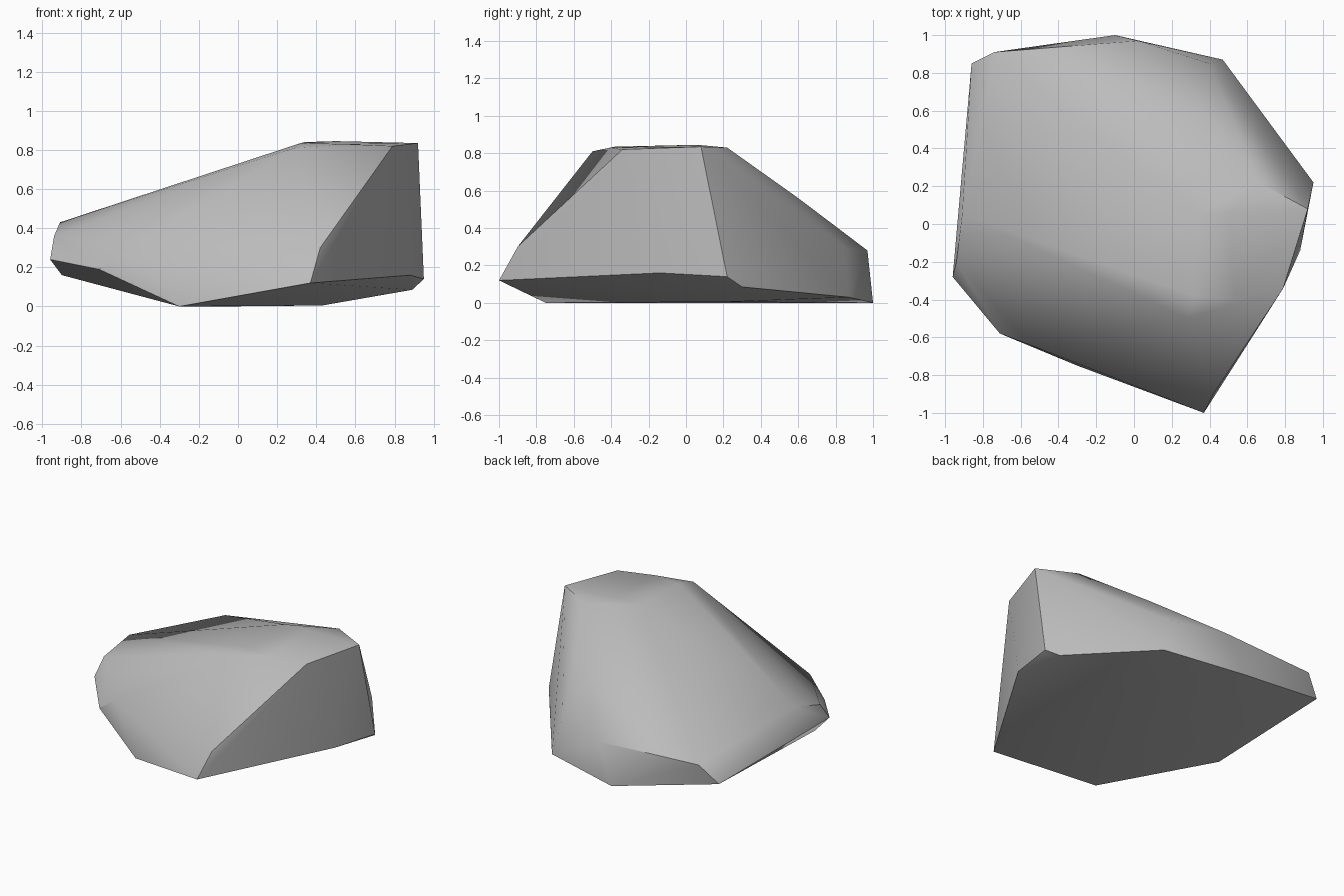
import bpy
import bmesh
import math

cube = bpy.data.objects.get("Cube")
if cube:
    bpy.data.objects.remove(cube, do_unlink=True)

# Plain stone colour
stone = bpy.data.materials.new("grey_stone")
stone.use_nodes = True
grey = (0.5, 0.5, 0.5, 1)
stone.diffuse_color = grey
shader = stone.node_tree.nodes["Principled BSDF"]
shader.inputs["Base Color"].default_value = grey
shader.inputs["Roughness"].default_value = 0.9

# Underside and low rim corners
base = [(-.3, -.75, 0), (-.1, 1, 0), (.43, .2, .005), (.47, .87, .03),
        (.89, .3, .085), (.95, .22, .14), (.88, -.14, .16), (.37, -1, .12),
        (-.9, -.2, .16), (-.86, .85, .16)]
# Shoulder corners around the middle
shoulder = [(-.71, -.58, .19), (-.96, -.28, .24), (-.94, -.2, .36),
            (-.55, -.64, .31), (.42, -.9, .3), (-.91, .05, .43),
            (-.74, .91, .29), (.02, .97, .28), (.4, .85, .29),
            (.36, .6, .56)]
# Worn crown along the tall side
crown = [(.29, -.5, .81), (.32, -.38, .835), (.54, -.4, .83),
         (.79, -.34, .82), (.92, .08, .835), (.66, .22, .83),
         (.34, .05, .84), (.5, .06, .845)]

# Wrap the corners in a chipped, convex boulder
bm = bmesh.new()
for corner in base + shoulder + crown:
    bm.verts.new(corner)
hull = bmesh.ops.convex_hull(bm, input=bm.verts[:])
spare = [v for v in bm.verts if not v.link_faces]
bmesh.ops.delete(bm, geom=spare, context='VERTS')
bmesh.ops.recalc_face_normals(bm, faces=bm.faces[:])

mesh = bpy.data.meshes.new("boulder")
bm.to_mesh(mesh)
bm.free()
mesh.materials.append(stone)
boulder = bpy.data.objects.new("boulder", mesh)
bpy.context.collection.objects.link(boulder)

# Soft facets with crisp broken edges
bpy.ops.object.select_all(action='DESELECT')
boulder.select_set(True)
bpy.context.view_layer.objects.active = boulder
bpy.ops.object.shade_smooth_by_angle(angle=math.radians(35))
